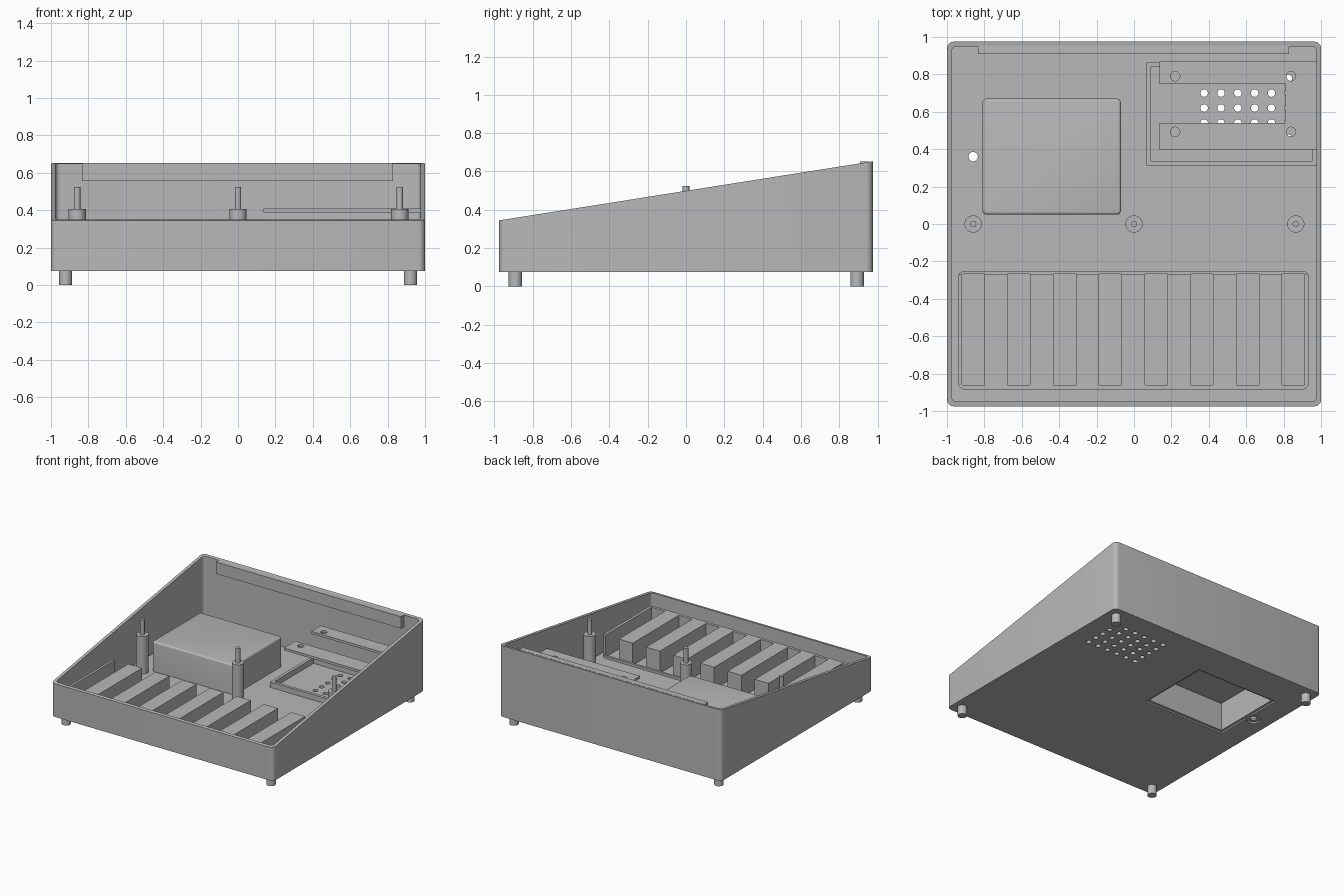
import bpy, bmesh, math
from mathutils import Matrix

old = bpy.data.objects.get("Cube")
if old:
    bpy.data.objects.remove(old, do_unlink=True)

grey = bpy.data.materials.new("plain grey")
grey.use_nodes = True
grey.diffuse_color = (0.48, 0.48, 0.48, 1)
grey.node_tree.nodes["Principled BSDF"].inputs["Base Color"].default_value = (0.48, 0.48, 0.48, 1)

FLOOR = 0.1      # top of the case floor
BASE = 0.075     # underside of the case
WALL = 0.025


def finish(name, bm):
    bmesh.ops.recalc_face_normals(bm, faces=bm.faces)
    mesh = bpy.data.meshes.new(name)
    bm.to_mesh(mesh)
    bm.free()
    mesh.materials.append(grey)
    ob = bpy.data.objects.new(name, mesh)
    bpy.context.collection.objects.link(ob)
    return ob


def boxes(name, spans, corner=0, top_bevel=0):
    """Boxes from (x0, x1, y0, y1, z0, z1), with optional rounded upright corners."""
    bm = bmesh.new()
    for x0, x1, y0, y1, z0, z1 in spans:
        mat = Matrix.Translation(((x0 + x1) / 2, (y0 + y1) / 2, (z0 + z1) / 2))
        bmesh.ops.create_cube(bm, size=1, matrix=mat @ Matrix.Diagonal((x1 - x0, y1 - y0, z1 - z0, 1)))
    if corner:
        upright = [e for e in bm.edges if abs(e.verts[0].co.z - e.verts[1].co.z) > 1e-4]
        bmesh.ops.bevel(bm, geom=upright, offset=corner, segments=5, profile=0.5, affect='EDGES')
    if top_bevel:
        top = max(v.co.z for v in bm.verts)
        rim = [e for e in bm.edges if all(v.co.z > top - 1e-4 for v in e.verts)]
        bmesh.ops.bevel(bm, geom=rim, offset=top_bevel, segments=4, profile=0.5, affect='EDGES')
    return finish(name, bm)


def cylinders(name, spots, radius, z0, z1, sides=32):
    bm = bmesh.new()
    for x, y in spots:
        bmesh.ops.create_cone(bm, cap_ends=True, segments=sides, radius1=radius, radius2=radius,
                              depth=z1 - z0, matrix=Matrix.Translation((x, y, (z0 + z1) / 2)))
    return finish(name, bm)


def cut(target, *cutters):
    bpy.context.view_layer.objects.active = target
    for cutter in cutters:
        mod = target.modifiers.new("cut", 'BOOLEAN')
        mod.operation = 'DIFFERENCE'
        mod.solver = 'EXACT'
        mod.object = cutter
        bpy.ops.object.modifier_apply(modifier=mod.name)
        bpy.data.objects.remove(cutter, do_unlink=True)


# Wedge case: a rounded tray whose rim rises to the back
case = boxes("case", [(-1, 1, -0.975, 0.975, BASE, 0.5)], corner=0.035)
for v in case.data.vertices:
    if v.co.z > 0.3:
        v.co.z = 0.345 + (v.co.y + 0.975) * 0.158
cut(case, boxes("hollow", [(-1 + WALL, 1 - WALL, -0.975 + WALL, 0.975 - WALL, FLOOR, 1)], corner=0.025))

# Battery hatch seat with its screw tab, and the vent grid
hatch = (-0.81, -0.07, 0.05, 0.67)
tab = (-0.86, 0.36)
vents = [(0.375 + 0.09 * i, 0.46 + 0.08 * j) for i in range(6) for j in range(5)]
cut(case,
    boxes("seat", [(*hatch, 0, BASE + 0.012)]),
    cylinders("tab_seat", [tab], 0.055, 0, BASE + 0.012),
    cylinders("tab_hole", [tab], 0.025, 0, 0.2),
    boxes("hatch_opening", [(-0.79, -0.09, 0.07, 0.65, 0, 0.2)]),
    cylinders("vent_holes", vents, 0.02, 0, 0.2, 20))

# Battery compartment, open underneath
battery_box = boxes("battery_box", [(*hatch, FLOOR, 0.342)], corner=0.022, top_bevel=0.014)
cut(battery_box, boxes("battery_hollow", [(-0.79, -0.09, 0.07, 0.65, 0, 0.317)]))

# Front rack: block with eight slots and a low lip at the rear
rack = boxes("front_rack", [(-0.94, 0.935, -0.885, -0.25, FLOOR, 0.28)], corner=0.035)
pitch = 0.2446
cut(rack,
    boxes("slots", [(-0.92 + pitch * i, -0.80 + pitch * i, -0.862, -0.268, 0, 1) for i in range(8)]),
    boxes("rear_step", [(-1, 1, -0.268, 0, 0.12, 1)]))

# Lid support posts with pins
posts = [(-0.86, 0), (0, 0), (0.865, 0)]
cylinders("support_posts", posts, 0.046, FLOOR, 0.405)
cylinders("post_pins", posts, 0.017, 0.4, 0.525, 20)

# Low frame around the vents
vent_frame = boxes("vent_frame", [(0.068, 0.978, 0.313, 0.863, FLOOR, 0.145)])
cut(vent_frame, boxes("frame_hollow", [(0.092, 0.953, 0.337, 0.84, 0, 1)]))

# C-shaped mounting bracket fixed to the side wall
bracket = boxes("mounting_bracket", [(0.137, 0.98, 0.395, 0.87, 0.388, 0.408)])
cut(bracket,
    boxes("notch", [(0, 0.81, 0.54, 0.748, 0, 1)]),
    cylinders("bracket_holes", [(x, y) for x in (0.22, 0.84) for y in (0.493, 0.79)], 0.025, 0.3, 0.5))

# Ledge along the back wall
boxes("back_ledge", [(-0.835, 0.83, 0.908, 0.955, 0.555, 0.651)])

# Feet
cylinders("feet", [(x, y) for x in (-0.922, 0.922) for y in (-0.89, 0.893)], 0.035, 0, BASE + 0.01)

# Smooth the rounded parts, keep edges sharp
bpy.ops.object.select_all(action='DESELECT')
for ob in bpy.context.collection.objects:
    if ob.type == 'MESH' and grey.name in ob.data.materials:
        ob.select_set(True)
        bpy.context.view_layer.objects.active = ob
bpy.ops.object.shade_smooth_by_angle(angle=math.radians(30))
